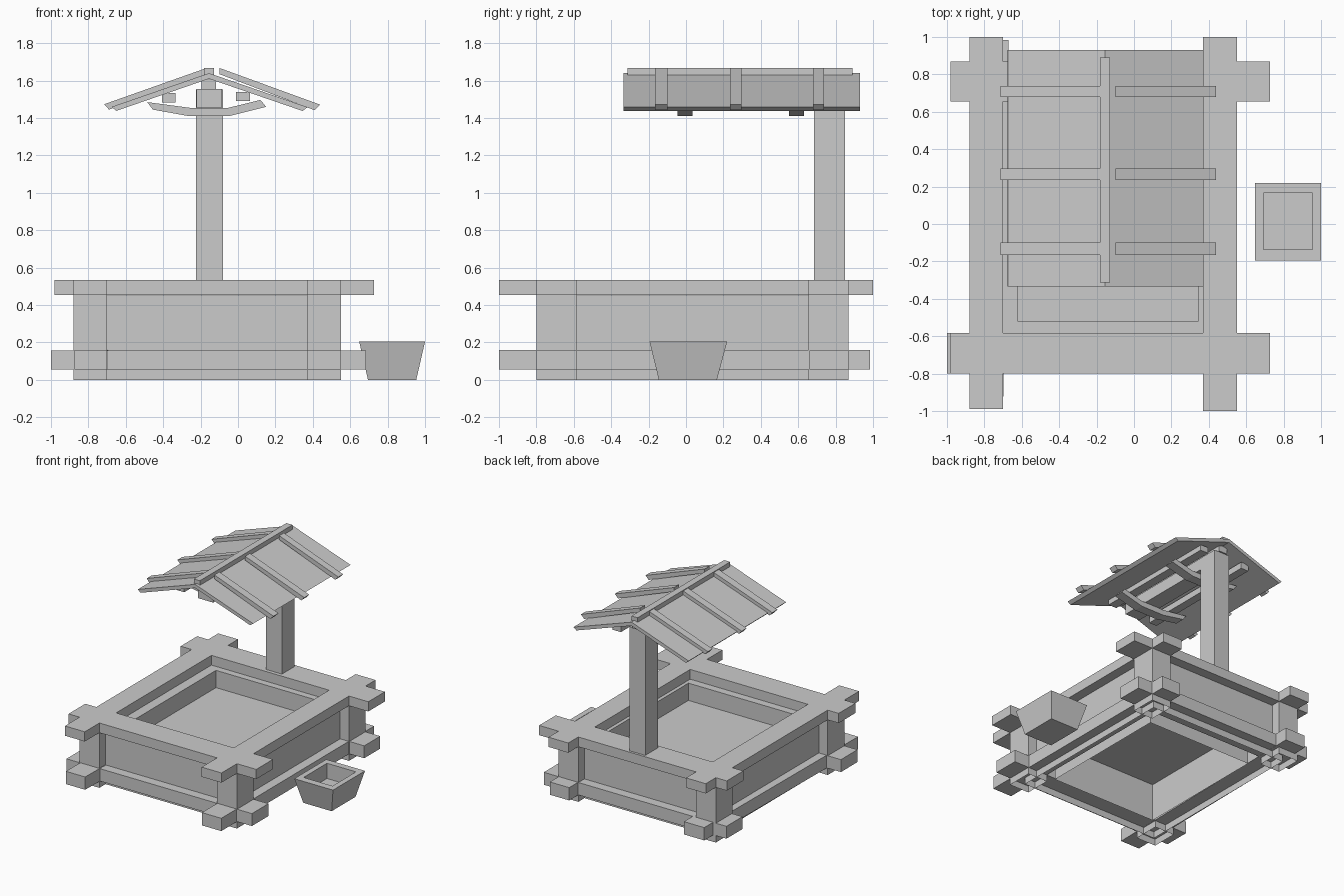
import bpy

if "Cube" in bpy.data.objects:
    bpy.data.objects.remove(bpy.data.objects["Cube"])


def mesh(name, verts, faces):
    me = bpy.data.meshes.new(name)
    me.from_pydata(verts, [], faces)
    me.update()
    ob = bpy.data.objects.new(name, me)
    bpy.context.collection.objects.link(ob)
    return ob


def loft(name, a, b, caps=True):
    """Solid (or open tube) between two matching counter-clockwise loops."""
    n = len(a)
    faces = [(i, (i + 1) % n, n + (i + 1) % n, n + i) for i in range(n)]
    if caps:
        faces += [tuple(reversed(range(n))), tuple(range(n, 2 * n))]
    return mesh(name, a + b, faces)


def plan(x0, x1, y0, y1, z):
    return [(x0, y0, z), (x1, y0, z), (x1, y1, z), (x0, y1, z)]


def box(name, x0, x1, y0, y1, z0, z1, caps=True):
    return loft(name, plan(x0, x1, y0, y1, z0), plan(x0, x1, y0, y1, z1), caps)


def extrude_y(name, pts, y0, y1):
    """Front-view profile (counter-clockwise in x, z) swept along y."""
    return loft(name, [(x, y1, z) for x, z in pts], [(x, y0, z) for x, z in pts])


def ringed(name, rings, extra=()):
    """Skin a stack of four-point loops; extra adds closing faces."""
    faces = list(extra)
    for r in range(len(rings) - 1):
        for i in range(4):
            j = (i + 1) % 4
            faces.append((4 * r + i, 4 * r + j, 4 * r + 4 + j, 4 * r + 4 + i))
    return mesh(name, sum(rings, []), faces)


XS = {"left": (-0.88, -0.70), "right": (0.37, 0.55)}
YS = {"front": (-0.80, -0.583), "back": (0.655, 0.87)}

# Corner posts, open underneath
for xn, (x0, x1) in XS.items():
    for yn, (y0, y1) in YS.items():
        box(f"{yn}_{xn}_corner_post", x0, x1, y0, y1, 0, 0.455, caps=False)

# Upper rails crossing at the corners
for yn, (y0, y1) in YS.items():
    box(f"{yn}_top_rail", -0.98, 0.726, y0, y1, 0.453, 0.533)
box("left_top_rail", -0.88, -0.70, -0.99, 1.0, 0.453, 0.533)
box("right_top_rail", 0.37, 0.55, -1.0, 1.0, 0.453, 0.533)

# Lower rails
box("front_lower_rail", -1.0, 0.685, -0.798, -0.583, 0.056, 0.158)
box("back_lower_rail", -0.975, 0.685, 0.66, 0.868, 0.056, 0.158)
box("right_lower_rail", 0.372, 0.548, -1.0, 0.985, 0.055, 0.16)
foot = [(-0.875, -0.985), (-0.70, -0.985), (-0.67, 0.985), (-0.855, 0.985)]
loft("left_lower_rail", [(x, y, 0.055) for x, y in foot],
     [(x, y, 0.16) for x, y in foot])

# Recessed wall ring (open underneath) and the floor inside
outer, inner = (-0.80, 0.47, -0.72, 0.79), (-0.62, 0.342, -0.52, 0.60)
ringed("wall_ring", [plan(*outer, 0), plan(*outer, 0.452),
                     plan(*inner, 0.452), plan(*inner, 0)])
mesh("basin_floor", plan(*inner, 0.31), [(0, 1, 2, 3)])

# Roof post and lengthwise beams
box("roof_post", -0.225, -0.08, 0.685, 0.85, 0.53, 1.552)
box("main_beam", -0.223, -0.085, -0.20, 0.80, 1.457, 1.555)
box("ridge_beam", -0.195, -0.118, -0.22, 0.86, 1.553, 1.605)
box("left_purlin", -0.405, -0.335, -0.22, 0.86, 1.483, 1.535)
box("right_purlin", -0.01, 0.065, -0.22, 0.86, 1.492, 1.54)

# Bowed cross braces
brace = [(-0.455, 1.445), (-0.26, 1.41), (-0.05, 1.41), (0.15, 1.46),
         (0.12, 1.497), (-0.05, 1.455), (-0.26, 1.455), (-0.485, 1.485)]
for i, y in enumerate((-0.045, 0.55)):
    extrude_y(f"cross_brace_{i + 1}", brace, y, y + 0.08)

# Gabled roof sheet
extrude_y("roof", [(-0.675, 1.46), (-0.652, 1.438), (-0.155, 1.61), (0.345, 1.438),
                   (0.372, 1.458), (-0.155, 1.64)], -0.335, 0.93)

# Battens and ridge cap
left = [(-0.715, 1.474), (-0.69, 1.445), (-0.175, 1.632), (-0.175, 1.665)]
right = [(-0.10, 1.635), (0.41, 1.442), (0.438, 1.472), (-0.10, 1.668)]
for i, (y0, y1) in enumerate(((-0.165, -0.10), (0.235, 0.298), (0.678, 0.738))):
    extrude_y(f"left_batten_{i + 1}", left, y0, y1)
    extrude_y(f"right_batten_{i + 1}", right, y0, y1)
box("ridge_cap", -0.183, -0.128, -0.312, 0.89, 1.62, 1.668)

# Hollow tapered bucket
ringed("bucket", [plan(0.695, 0.953, -0.145, 0.165, 0),
                  plan(0.648, 1.0, -0.195, 0.22, 0.205),
                  plan(0.692, 0.955, -0.137, 0.167, 0.205),
                  plan(0.692, 0.955, -0.137, 0.167, 0.08)],
       [(3, 2, 1, 0), (12, 13, 14, 15)])
